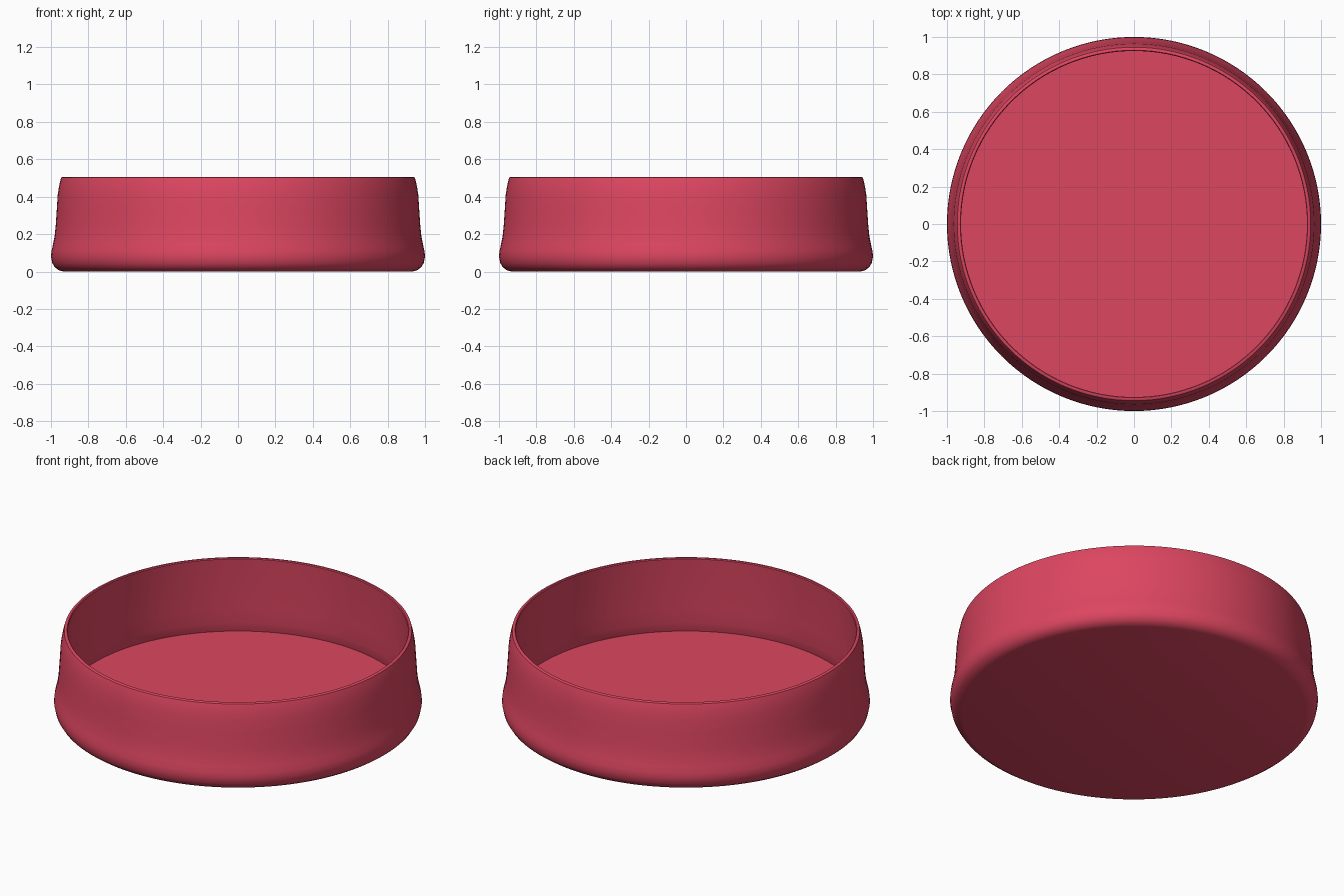
import bpy, bmesh, math

if "Cube" in bpy.data.objects:
    bpy.data.objects.remove(bpy.data.objects["Cube"])

red = bpy.data.materials.new("raspberry red")
red.diffuse_color = (0.72, 0.061, 0.118, 1)
red.use_nodes = True
red.node_tree.nodes["Principled BSDF"].inputs["Base Color"].default_value = red.diffuse_color

SEGMENTS = 128
# Half profile (radius, height): underside, rounded foot, outer wall, rim, inner wall, floor
profile = [
    (0, 0), (0.935, 0), (0.958, 0.007), (0.979, 0.022), (0.993, 0.045),
    (1.0, 0.08), (0.997, 0.11), (0.989, 0.145), (0.981, 0.185), (0.975, 0.24),
    (0.969, 0.33), (0.964, 0.41), (0.957, 0.455), (0.949, 0.49),
    (0.945, 0.502), (0.938, 0.506), (0.929, 0.506), (0.925, 0.501),
    (0.927, 0.47), (0.935, 0.33), (0.941, 0.20), (0.944, 0.11),
    (0.948, 0.08), (0.954, 0.055), (0, 0.055),
]

# Dish shell: spin the profile around the vertical axis
bm = bmesh.new()
verts = [bm.verts.new((r, 0, z)) for r, z in profile]
edges = [bm.edges.new(pair) for pair in zip(verts, verts[1:])]
bmesh.ops.spin(bm, geom=verts + edges, cent=(0, 0, 0), axis=(0, 0, 1),
               angle=2 * math.pi, steps=SEGMENTS, use_merge=True)
bmesh.ops.remove_doubles(bm, verts=bm.verts, dist=0.0005)
bmesh.ops.recalc_face_normals(bm, faces=bm.faces)

mesh = bpy.data.meshes.new("round_dish")
bm.to_mesh(mesh)
bm.free()
mesh.materials.append(red)
dish = bpy.data.objects.new("round_dish", mesh)
bpy.context.collection.objects.link(dish)

# Smooth walls with crisp rim and floor edges
bpy.context.view_layer.objects.active = dish
dish.select_set(True)
bpy.ops.object.shade_smooth_by_angle(angle=math.radians(35))
